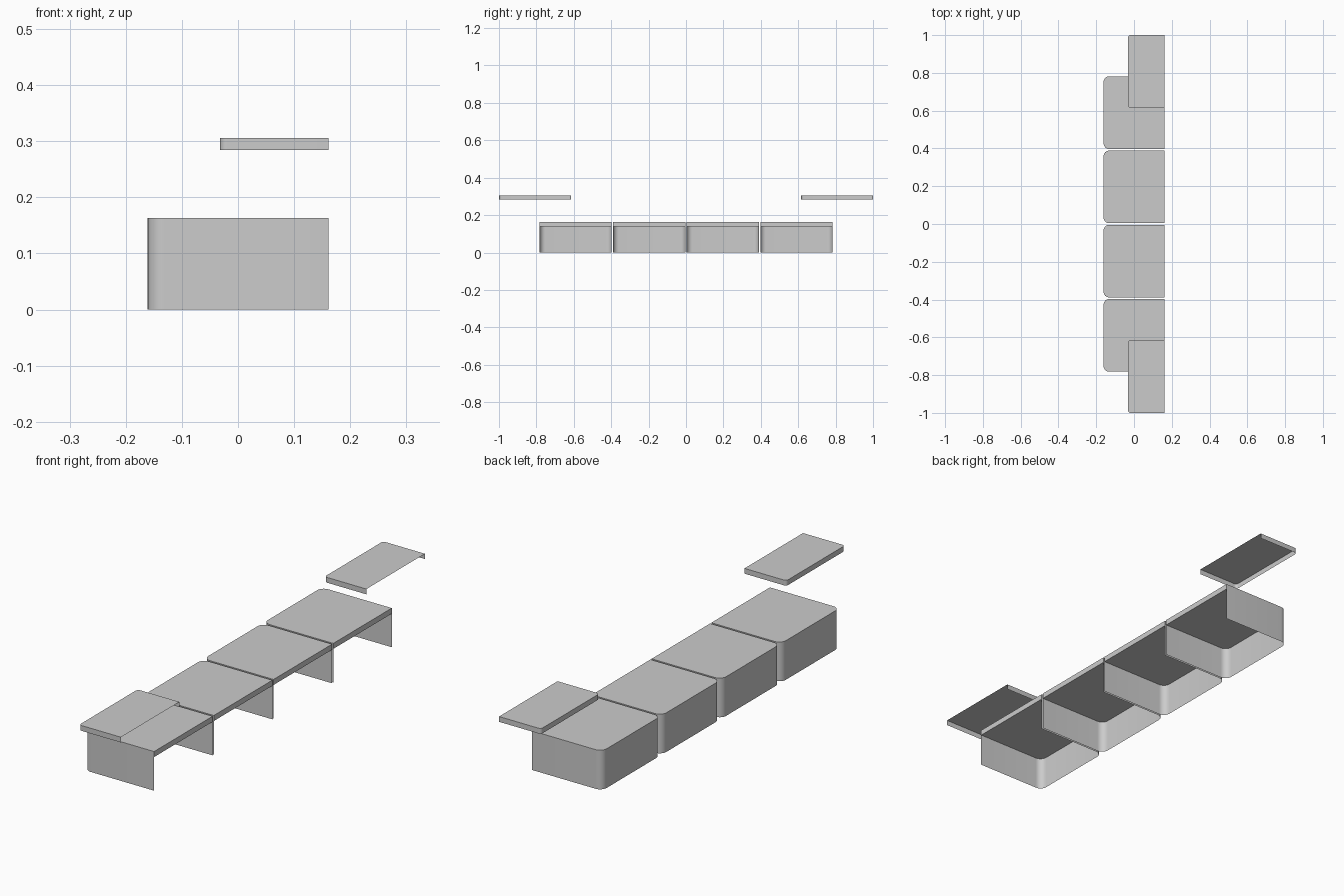
import bpy, bmesh, math

if "Cube" in bpy.data.objects:
    bpy.data.objects.remove(bpy.data.objects["Cube"])

UNIT_W = 0.385      # width of one unit along y
PITCH = 0.393       # spacing of the seat units
X0, X1 = -0.161, 0.161


def outline(x0, x1, y0, y1, r, n=8):
    """U-shaped plan: starts and ends on the open +x side, rounded at -x."""
    pts = [(x1, y0)]
    for cy, start in ((y0 + r, 270), (y1 - r, 180)):
        for i in range(n + 1):
            a = math.radians(start - 90 * i / n)
            pts.append((x0 + r + r * math.cos(a), cy + r * math.sin(a)))
    pts.append((x1, y1))
    return pts


def shell(name, pts, z0, z1, top=False, bottom=False, back=False):
    """Thin wall along the plan, with optional top, bottom and +x faces."""
    bm = bmesh.new()
    lo = [bm.verts.new((x, y, z0)) for x, y in pts]
    hi = [bm.verts.new((x, y, z1)) for x, y in pts]
    for i in range(len(pts) - 1):
        bm.faces.new((lo[i + 1], lo[i], hi[i], hi[i + 1]))
    if top:
        bm.faces.new(hi[::-1])
    if bottom:
        bm.faces.new(lo)
    if back:
        bm.faces.new((lo[0], lo[-1], hi[-1], hi[0]))
    # plan runs clockwise, so make sure walls face outward
    bm.normal_update()
    if bm.faces[:][0].normal.y > 0:
        bmesh.ops.reverse_faces(bm, faces=[f for f in bm.faces if abs(f.normal.z) < 0.5])
    mesh = bpy.data.meshes.new(name)
    bm.to_mesh(mesh)
    bm.free()
    ob = bpy.data.objects.new(name, mesh)
    bpy.context.collection.objects.link(ob)
    bpy.ops.object.select_all(action='DESELECT')
    ob.select_set(True)
    bpy.context.view_layer.objects.active = ob
    bpy.ops.object.shade_smooth_by_angle(angle=math.radians(30))
    return ob


# Row of four cabinets: open-backed wall plus slab lid
for i in range(4):
    yc = (i - 1.5) * PITCH
    plan = outline(X0, X1, yc - UNIT_W / 2, yc + UNIT_W / 2, 0.03)
    shell(f"cabinet_wall_{i + 1}", plan, 0.0, 0.14)
    shell(f"cabinet_lid_{i + 1}", plan, 0.14, 0.163, top=True, bottom=True, back=True)

# Two raised end shelves: plate with a lip on three sides
for side, y0 in (("front", -1.0), ("rear", 1.0 - UNIT_W)):
    plan = outline(-0.032, X1, y0, y0 + UNIT_W, 0.013)
    shell(f"{side}_shelf", plan, 0.284, 0.306, top=True)
